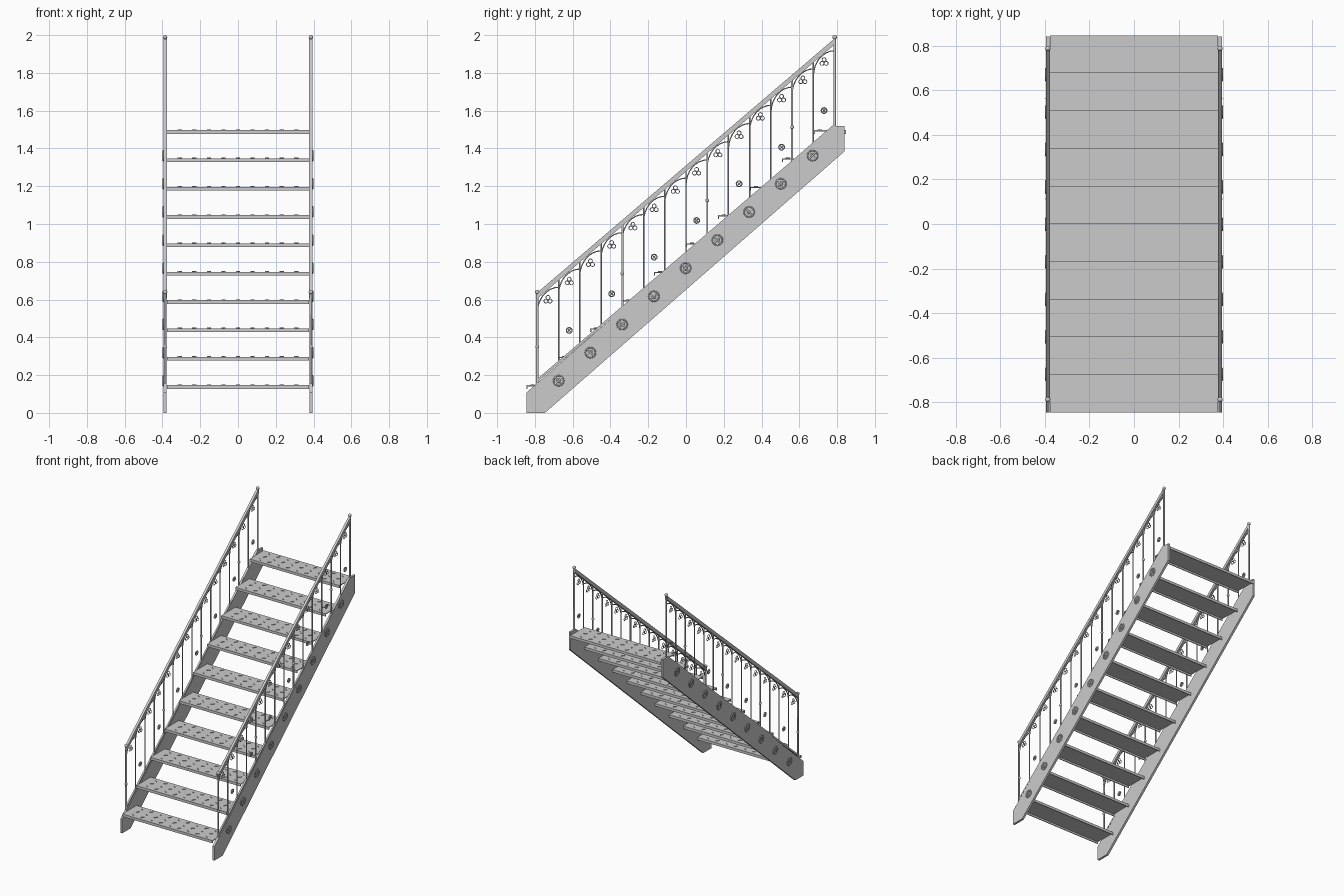
import bpy, bmesh, math
from mathutils import Matrix, Vector

if "Cube" in bpy.data.objects:
    bpy.data.objects.remove(bpy.data.objects["Cube"])

steel = bpy.data.materials.new("grey_steel")
steel.diffuse_color = (0.6, 0.6, 0.6, 1)
steel.use_nodes = True
steel.node_tree.nodes["Principled BSDF"].inputs["Base Color"].default_value = steel.diffuse_color

SIDE_X = 0.386            # centre plane of each stringer and railing
END_Y = 0.787             # end posts
BAYS = 14
PITCH = 2 * END_Y / BAYS
RUN, RISE, STEPS = 0.169, 0.15, 10


def line(y, start, slope=0.857):
    """Height of a sloping line that starts at the front post."""
    return start + slope * (y + END_Y)


def finish(name, bm):
    bmesh.ops.recalc_face_normals(bm, faces=bm.faces)
    me = bpy.data.meshes.new(name)
    bm.to_mesh(me)
    bm.free()
    me.materials.append(steel)
    ob = bpy.data.objects.new(name, me)
    bpy.context.collection.objects.link(ob)
    return ob


def extrude(name, profile, x0, x1):
    """Extrude a (y, z) profile along x."""
    bm = bmesh.new()
    face = bm.faces.new([bm.verts.new((x0, y, z)) for y, z in profile])
    new = bmesh.ops.extrude_face_region(bm, geom=[face])["geom"]
    bmesh.ops.translate(bm, vec=(x1 - x0, 0, 0),
                        verts=[v for v in new if isinstance(v, bmesh.types.BMVert)])
    return finish(name, bm)


def tubes(name, paths, radius, closed=False):
    """Round bars along several paths, joined in one curve object."""
    cu = bpy.data.curves.new(name, "CURVE")
    cu.dimensions = "3D"
    cu.bevel_depth = radius
    cu.bevel_resolution = 1
    cu.use_fill_caps = True
    for path in paths:
        sp = cu.splines.new("POLY")
        sp.points.add(len(path) - 1)
        for p, co in zip(sp.points, path):
            p.co = (*co, 1)
        sp.use_cyclic_u = closed
        sp.use_smooth = True
    cu.materials.append(steel)
    ob = bpy.data.objects.new(name, cu)
    bpy.context.collection.objects.link(ob)
    return ob


def ring(x, y, z, r, n=16):
    return [(x, y + r * math.cos(2 * math.pi * i / n), z + r * math.sin(2 * math.pi * i / n))
            for i in range(n)]


def cross(x, y, z, r):
    d = r * 0.707
    return [[(x, y - d, z - d), (x, y + d, z + d)], [(x, y - d, z + d), (x, y + d, z - d)]]


def balls(name, centres, r):
    bm = bmesh.new()
    for c in centres:
        bmesh.ops.create_uvsphere(bm, u_segments=14, v_segments=8, radius=r,
                                  matrix=Matrix.Translation(c))
    for f in bm.faces:
        f.smooth = True
    return finish(name, bm)


def sloped_bar(name, x, start, slope, half_w, half_h):
    a, b = line(-END_Y, start, slope), line(END_Y, start, slope)
    return extrude(name, [(-END_Y, a - half_h), (END_Y, b - half_h),
                          (END_Y, b + half_h), (-END_Y, a + half_h)], x - half_w, x + half_w)


# Treads: folded sheets with front and back lips, and raised grip dashes
for i in range(STEPS):
    y0 = -0.845 + RUN * i
    y1 = y0 + RUN + 0.001
    top = RISE * (i + 1) - 0.003
    low, under, t = top - 0.02, top - 0.006, 0.006
    extrude(f"tread_{i + 1}", [(y0, low), (y0, top), (y1, top), (y1, low), (y1 - t, low),
                               (y1 - t, under), (y0 + t, under), (y0 + t, low)], -0.377, 0.377)
    bm = bmesh.new()
    for row in range(3):
        for col in range(9):
            angle = math.pi / 4 * (1 if (row + col) % 2 else -1)
            pos = Vector(((col - 4) * 0.077, y0 + 0.032 + row * 0.053, top + 0.001))
            bmesh.ops.create_cube(bm, size=1, matrix=Matrix.Translation(pos)
                                  @ Matrix.Rotation(angle, 4, "Z")
                                  @ Matrix.Diagonal((0.026, 0.006, 0.006, 1)))
    finish(f"tread_grip_{i + 1}", bm)

for side, s in (("left", -1), ("right", 1)):
    x = s * SIDE_X

    # Stringer plate
    extrude(f"{side}_stringer", [(-0.845, 0), (-0.747, 0), (0.84, 1.385), (0.84, 1.52),
                                 (0.774, 1.52), (-0.845, 0.107)], x - 0.008, x + 0.008)

    # Round ornaments on the outer face of the stringer
    spots = [(-0.674 + 0.168 * k, 0.17 + 0.149 * k) for k in range(9)]
    xo = x + s * 0.009
    tubes(f"{side}_stringer_rings", [ring(xo, y, z, 0.027) for y, z in spots], 0.004, True)
    tubes(f"{side}_stringer_crosses",
          [p for y, z in spots for p in cross(xo, y, z, 0.027)], 0.004)
    tubes(f"{side}_stringer_hubs", [ring(xo, y, z, 0.009, 10) for y, z in spots], 0.003, True)

    # Handrail and bottom rail
    sloped_bar(f"{side}_handrail", x, 0.621, 0.855, 0.009, 0.016)
    sloped_bar(f"{side}_bottom_rail", x, 0.172, 0.857, 0.006, 0.008)

    # Posts with ball caps
    ends = (-END_Y, END_Y)
    tubes(f"{side}_end_posts", [[(x, y, line(y, 0.155)), (x, y, line(y, 0.638))]
                                for y in ends], 0.007)
    balls(f"{side}_post_caps", [(x, y, line(y, 0.640)) for y in ends], 0.012)

    # Balusters, every fourth one heavier and carrying a knot
    ys = [-END_Y + PITCH * k for k in range(BAYS + 1)]
    tubes(f"{side}_balusters", [[(x, y, line(y, 0.17)), (x, y, line(y, 0.618))]
                                for k, y in enumerate(ys[:-1]) if k % 4], 0.0045)
    tubes(f"{side}_heavy_balusters", [[(x, y, line(y, 0.17)), (x, y, line(y, 0.618))]
                                      for y in ys[4:-1:4]], 0.006)
    balls(f"{side}_baluster_knots", [(x, y, line(y, 0.35, 0.862)) for y in ys[0:-1:4]], 0.010)

    # Quarter arches under the handrail, one per bay
    arches = []
    for y in ys[:-1]:
        z = line(y, 0.53)
        arches.append([(x, y + PITCH * (1 - math.cos(a)), z + 0.135 * math.sin(a))
                       for a in [math.pi / 2 * j / 8 for j in range(9)]])
    tubes(f"{side}_arches", arches, 0.0035)

    # Three small rings in every bay
    mids = [y + PITCH / 2 for y in ys[:-1]]
    trefoils = []
    for y in mids:
        for a in (90, 210, 330):
            a = math.radians(a)
            trefoils.append(ring(x, y + 0.013 * math.cos(a),
                                 line(y, 0.550, 0.861) + 0.013 * math.sin(a), 0.0105, 12))
    tubes(f"{side}_trefoils", trefoils, 0.0025, True)

    # Crossed rings in every second bay
    rosettes = [(y, line(y, 0.291, 0.863)) for y in mids[1::2]]
    tubes(f"{side}_rosette_rings", [ring(x, y, z, 0.015) for y, z in rosettes], 0.0035, True)
    tubes(f"{side}_rosette_crosses",
          [p for y, z in rosettes for p in cross(x, y, z, 0.015)], 0.003)
